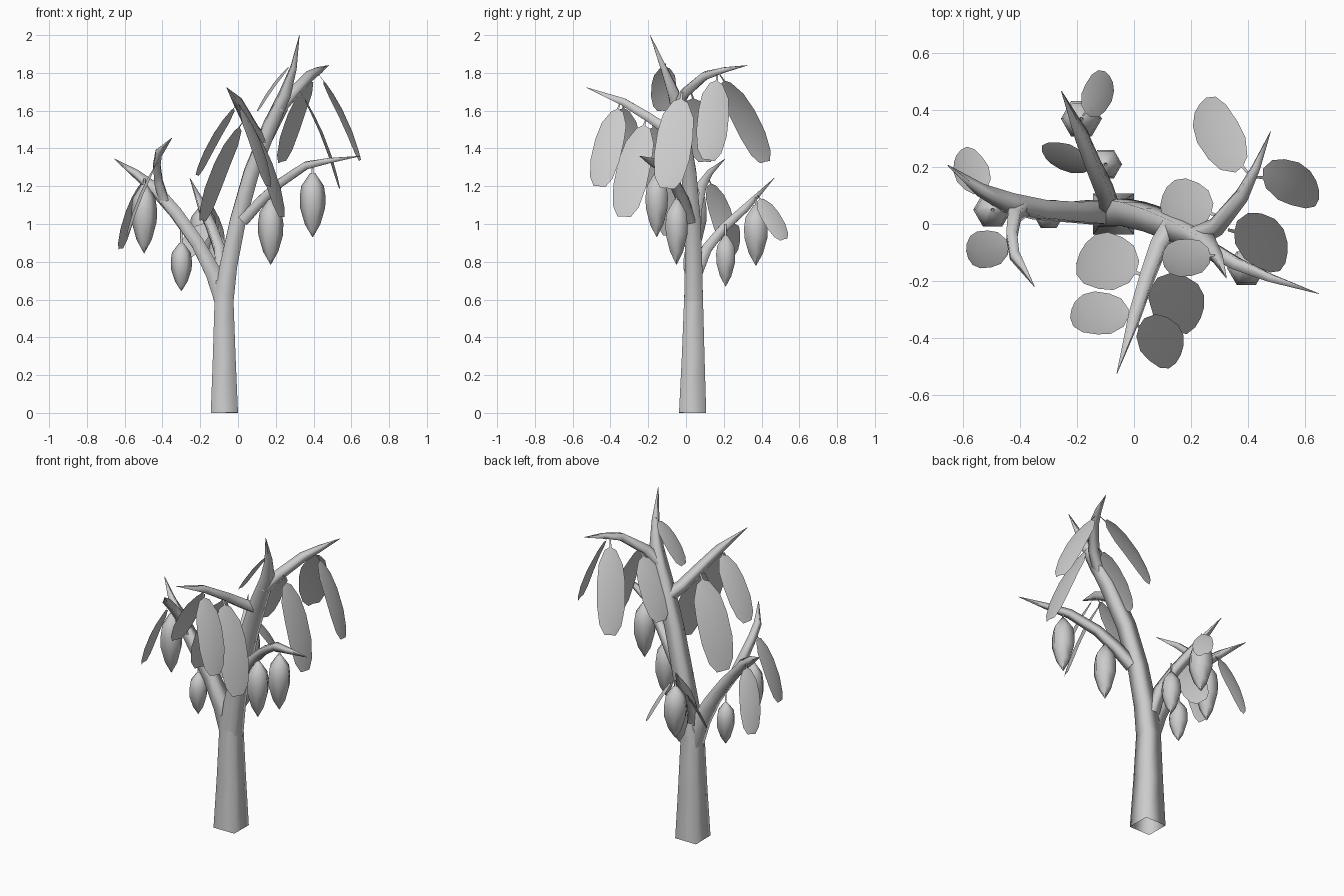
import bpy, math
from mathutils import Vector as V


def make(name, verts, faces):
    me = bpy.data.meshes.new(name)
    me.from_pydata([tuple(v) for v in verts], [], faces)
    me.update()
    for p in me.polygons:
        p.use_smooth = True
    ob = bpy.data.objects.new(name, me)
    bpy.context.collection.objects.link(ob)
    return ob


def branch(name, pts):
    """Square tapering limb; each point is x, y, z, half width."""
    P = [V(p[:3]) for p in pts]
    d = (P[-1] - P[0]).normalized()
    ref = V((1, 0, 0)) if abs(d.x) < 0.6 else V((0, 1, 0))
    verts, faces = [], []
    for i, p in enumerate(P):
        t = (P[min(i + 1, len(P) - 1)] - P[max(i - 1, 0)]).normalized()
        a = (ref - t * ref.dot(t)).normalized()
        b = t.cross(a)
        r = pts[i][3]
        verts += [p + a * r * s + b * r * q for s, q in ((-1, -1), (1, -1), (1, 1), (-1, 1))]
        if i:
            k = 4 * i
            faces += [(k - 4 + j, k - 4 + (j + 1) % 4, k + (j + 1) % 4, k + j) for j in range(4)]
    return make(name, verts, faces)


def pod(name, x, y, top, bottom, r, stem):
    """Six-sided hanging fruit with a thin stalk."""
    prof = [(0, .2), (.2, .88), (.36, 1), (.54, .98), (.8, .6), (1, .02)]
    rings = [(top + stem, .006), (top, .006)] + [(top + (bottom - top) * t, r * w) for t, w in prof]
    verts = [(x + w * math.cos(j * math.pi / 3), y + w * math.sin(j * math.pi / 3), z)
             for z, w in rings for j in range(6)]
    faces = [(i * 6 + j, i * 6 + 6 + j, i * 6 + 6 + (j + 1) % 6, i * 6 + (j + 1) % 6)
             for i in range(len(rings) - 1) for j in range(6)]
    make(name, verts, faces)


def leaf(name, base, tip, width, roll):
    """Drooping blade, slightly arched and cupped, rolled about its length."""
    base, tip = V(base), V(tip)
    d = tip - base
    side0 = V((-d.y, d.x, 0)).normalized()
    out0 = d.cross(side0).normalized()
    c, s = math.cos(roll), math.sin(roll)
    side = side0 * c - out0 * s
    out = out0 * c + side0 * s
    if out.z < 0:
        side, out = side0 * c + out0 * s, -(out0 * c - side0 * s)
    rows = [(0, .05), (.08, .07), (.11, .42), (.26, .86), (.45, 1), (.7, 1), (.9, .78), (1, .4)]
    verts, faces = [], []
    for i, (t, w) in enumerate(rows):
        p = base + d * t + out * (0.2 * t * (1 - t) * d.length)
        h = side * width * w / 2
        verts += [p - h - out * .012 * w, p, p + h - out * .012 * w]
        if i:
            k = 3 * i
            faces += [(k - 3, k - 2, k + 1, k), (k - 2, k - 1, k + 2, k + 1)]
    make(name, verts, faces)


# Trunk and limbs
branch("trunk", [(-.072, .035, 0, .072), (-.073, .038, .3, .06), (-.074, .04, .6, .05), (-.07, .04, .7, .045)])
branch("main_limb", [(-.075, .04, .58, .05), (-.05, .04, .78, .046), (0, .035, 1.02, .042), (.07, .015, 1.27, .04),
                     (.17, -.025, 1.52, .037), (.25, -.065, 1.69, .03), (.295, -.12, 1.83, .016), (.325, -.19, 2, .001)])
branch("left_limb", [(-.075, .04, .58, .045), (-.13, .042, .74, .042), (-.215, .042, .9, .035), (-.33, .05, 1.06, .032),
                     (-.44, .075, 1.185, .028), (-.54, .12, 1.265, .017), (-.655, .207, 1.345, .001)])
branch("right_low_branch", [(.03, .02, 1.02, .03), (.12, -.015, 1.12, .027), (.22, -.06, 1.215, .023),
                            (.36, -.14, 1.31, .02), (.48, -.19, 1.335, .014), (.65, -.245, 1.36, .001)])
branch("upper_right_branch", [(.21, -.05, 1.6, .028), (.29, -.01, 1.69, .024), (.38, .1, 1.785, .021),
                              (.43, .2, 1.815, .014), (.48, .325, 1.84, .001)])
branch("front_branch", [(.13, -.01, 1.44, .03), (.085, -.08, 1.485, .027), (.045, -.19, 1.56, .024),
                        (.0, -.33, 1.645, .02), (-.06, -.525, 1.722, .001)])
branch("left_side_branch", [(-.39, .06, 1.12, .025), (-.42, .03, 1.22, .022), (-.43, -.04, 1.31, .019),
                            (-.42, -.11, 1.375, .017), (-.35, -.22, 1.455, .001)])
branch("back_branch", [(-.085, .05, .72, .03), (-.1, .11, .87, .027), (-.14, .2, .98, .024),
                       (-.185, .31, 1.08, .021), (-.255, .467, 1.243, .001)])

# Hanging pods: x, y, top, bottom, radius, stalk
for i, p in enumerate([(-.497, .05, 1.21, .845, .068, .03), (-.3, .035, .9, .645, .056, .12),
                       (-.185, .37, 1.1, .78, .072, .04), (-.1, .21, .94, .67, .058, .06),
                       (.173, -.05, 1.13, .785, .067, .06), (.395, -.155, 1.27, .93, .068, .05)]):
    pod("pod_%d" % (i + 1), *p)

# Leaves: base, tip, width, roll
for i, l in enumerate([
        ((.4, .18, 1.79), (.23, .42, 1.33), .17, .35), ((.43, .165, 1.79), (.65, .12, 1.34), .165, .38),
        ((.33, -.02, 1.7), (.54, -.1, 1.19), .19, .3), ((.285, -.11, 1.85), (.1, -.125, 1.6), .13, 0),
        ((.29, .03, 1.69), (.1, .1, 1.33), .17, 0), ((.03, -.18, 1.55), (-.19, -.1, 1.02), .2, -.1),
        ((.04, -.21, 1.56), (.235, -.33, 1.04), .19, .15), ((.0, -.335, 1.64), (-.22, -.3, 1.26), .15, -.15),
        ((.0, -.35, 1.64), (.165, -.46, 1.2), .165, .2), ((-.5, .12, 1.24), (-.625, .24, .87), .13, .3),
        ((-.425, -.08, 1.33), (-.59, -.095, .94), .13, 0), ((-.18, .38, 1.15), (-.085, .52, .92), .12, -.4),
        ((-.15, .235, 1.01), (-.31, .23, .82), .15, .75)]):
    leaf("leaf_%d" % (i + 1), *l)
